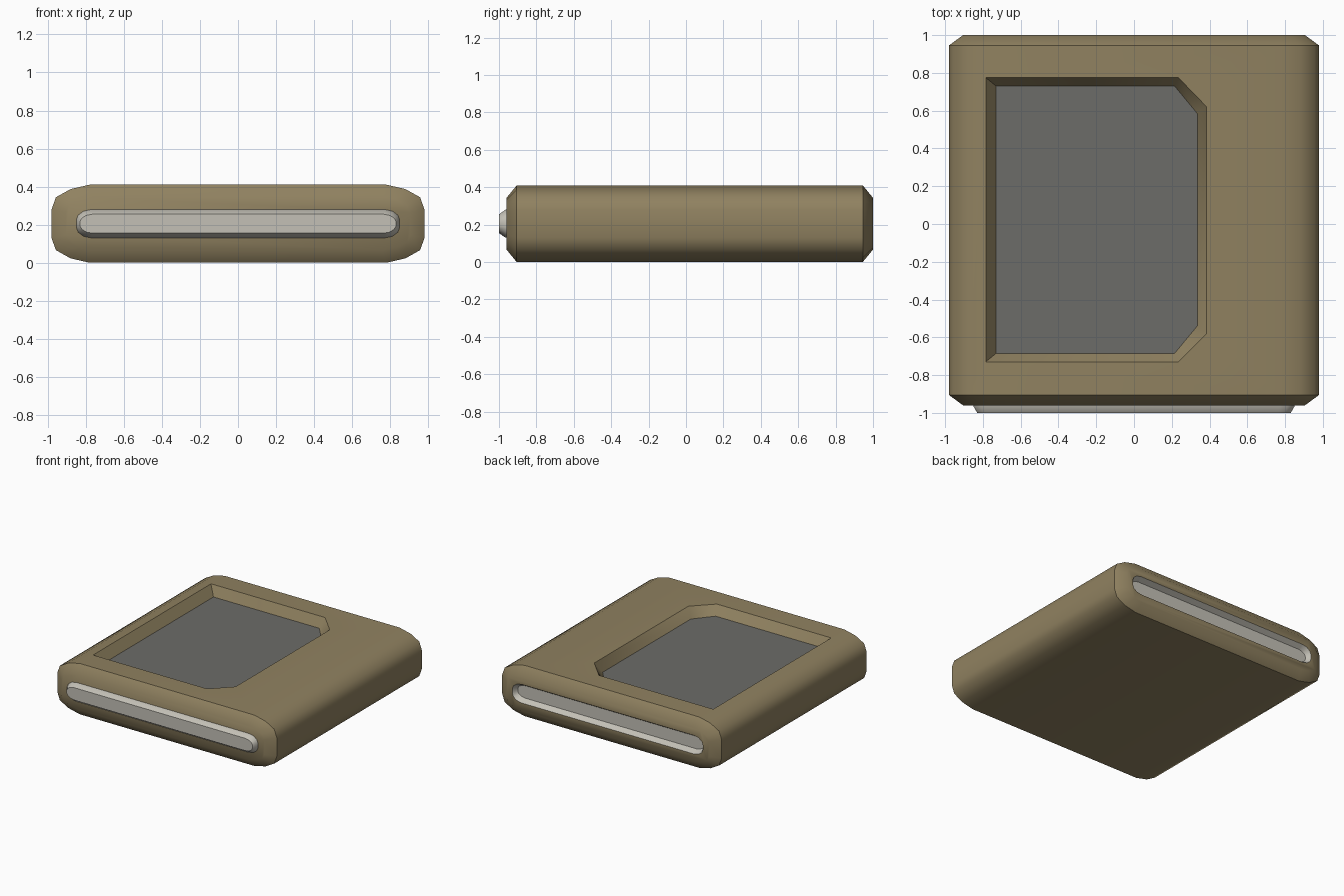
import bpy, bmesh, math

if "Cube" in bpy.data.objects:
    bpy.data.objects.remove(bpy.data.objects["Cube"])

MID = 0.205  # centre height of the case


def material(name, rgb):
    m = bpy.data.materials.new(name)
    m.diffuse_color = (*rgb, 1)
    m.use_nodes = True
    m.node_tree.nodes["Principled BSDF"].inputs["Base Color"].default_value = m.diffuse_color
    return m


tan = material("tan shell", (0.28, 0.222, 0.118))
grey = material("dark grey panel", (0.15, 0.15, 0.138))
silver = material("pale silver", (0.55, 0.53, 0.47))


def loft(name, rings, mats=()):
    """Skin a list of equal-length rings and cap both ends."""
    bm = bmesh.new()
    vs = [[bm.verts.new(p) for p in r] for r in rings]
    n = len(vs[0])
    for a, b in zip(vs, vs[1:]):
        for i in range(n):
            j = (i + 1) % n
            bm.faces.new((a[i], a[j], b[j], b[i]))
    bm.faces.new(vs[0])
    bm.faces.new(vs[-1])
    bmesh.ops.recalc_face_normals(bm, faces=bm.faces[:])
    me = bpy.data.meshes.new(name)
    bm.to_mesh(me)
    bm.free()
    ob = bpy.data.objects.new(name, me)
    bpy.context.collection.objects.link(ob)
    for m in mats:
        me.materials.append(m)
    return ob


def ring(quarter, y):
    """Mirror a quarter outline (x, height from middle) into a full ring."""
    q = quarter
    pts = q + [(x, -z) for x, z in q[::-1]]
    pts += [(-x, -z) for x, z in q] + [(-x, z) for x, z in q[::-1]]
    return [(x, y, z + MID) for x, z in pts]


def select(ob):
    bpy.ops.object.select_all(action='DESELECT')
    ob.select_set(True)
    bpy.context.view_layer.objects.active = ob


def cut(ob, cutter):
    mod = ob.modifiers.new("cut", 'BOOLEAN')
    mod.operation = 'DIFFERENCE'
    mod.solver = 'EXACT'
    mod.object = cutter
    select(ob)
    bpy.ops.object.modifier_apply(modifier=mod.name)
    bpy.data.objects.remove(cutter)


# Case shell with bevelled ends
outer = [(0.78, 0.205), (0.88, 0.182), (0.957, 0.139), (0.98, 0.075)]
inner = [(0.76, 0.138), (0.83, 0.127), (0.888, 0.098), (0.905, 0.06)]
case = loft("case", [ring(inner, -0.96), ring(outer, -0.905),
                     ring(outer, 0.945), ring(inner, 1.0)], (tan, grey, silver))

# Window recess with sloping walls
FLOOR, TOP = 0.335, 0.41
rim = [(-0.785, -0.73), (0.235, -0.73), (0.385, -0.58),
       (0.385, 0.62), (0.235, 0.775), (-0.785, 0.775)]
base = [(-0.73, -0.685), (0.215, -0.685), (0.335, -0.54),
        (0.335, 0.585), (0.215, 0.73), (-0.73, 0.73)]
cut(case, loft("window_cutter", [[(x, y, FLOOR) for x, y in base],
                                 [(x, y, TOP) for x, y in rim],
                                 [(x, y, 0.5) for x, y in rim]]))

# Slot in the back end, matching the front bar
bar_out = [(0.77, 0.075), (0.812, 0.066), (0.84, 0.045), (0.85, 0.02)]
bar_in = [(0.765, 0.05), (0.797, 0.044), (0.82, 0.03), (0.83, 0.013)]
cut(case, loft("slot_cutter", [ring(bar_in, 0.96), ring(bar_out, 1.0),
                               ring(bar_out, 1.05)]))

# Colour the window floor and the slot by position
for p in case.data.polygons:
    c = p.center
    p.material_index = 0
    if p.normal.z > 0.9 and abs(c.z - FLOOR) < 0.003:
        p.material_index = 1
    elif 0.955 < c.y < 0.995 and abs(c.x) < 0.86 and abs(c.z - MID) < 0.08:
        p.material_index = 2

# Raised bar on the front end
bar = loft("front_bar", [ring(bar_out, -0.94), ring(bar_out, -0.965),
                         ring(bar_in, -1.0)], (silver,))

for ob in (case, bar):
    select(ob)
    bpy.ops.object.shade_smooth_by_angle(angle=math.radians(44))
